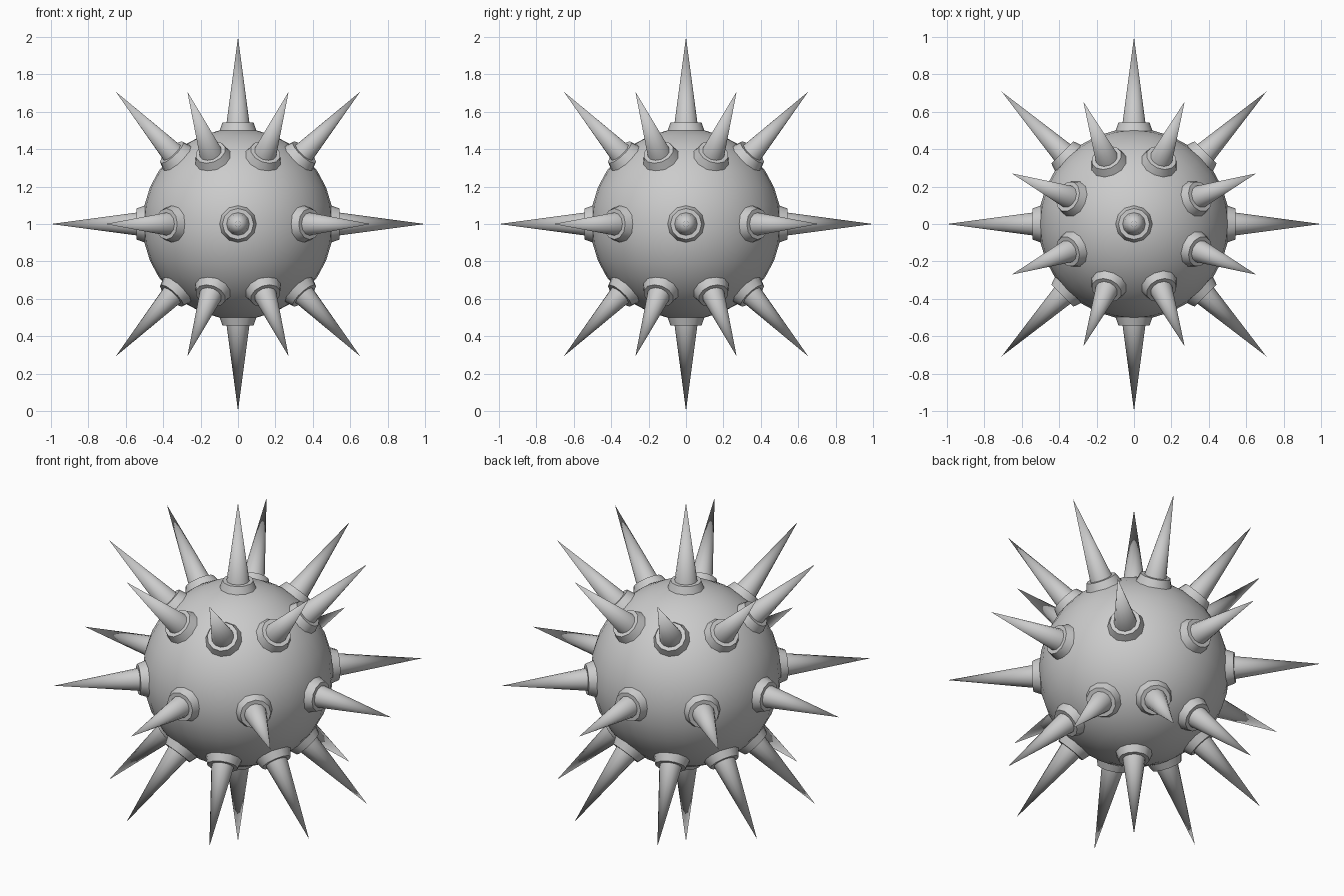
import bpy
from math import cos, sin, pi, radians
from mathutils import Vector

if "Cube" in bpy.data.objects:
    bpy.data.objects.remove(bpy.data.objects["Cube"])

CENTRE = Vector((0, 0, 1))


def smooth(angle):
    bpy.ops.object.shade_smooth_by_angle(angle=radians(angle))


def radial_cone(name, direction, r1, r2, start, end):
    # Tapered part pointing outward between two distances from the centre
    bpy.ops.mesh.primitive_cone_add(
        vertices=12, radius1=r1, radius2=r2, depth=end - start,
        location=CENTRE + direction * (start + end) / 2,
        rotation=direction.to_track_quat('Z', 'Y').to_euler())
    bpy.context.object.name = name
    smooth(40)


# Round body
bpy.ops.mesh.primitive_uv_sphere_add(segments=32, ring_count=16, radius=0.51, location=CENTRE)
bpy.context.object.name = "body"
smooth(40)

# Spike directions: two poles, equator ring, and two staggered rings at 45 degrees
directions = [Vector((0, 0, 1)), Vector((0, 0, -1))]
for elevation, offset in ((0, 0), (pi / 4, pi / 8), (-pi / 4, pi / 8)):
    for i in range(8):
        a = offset + i * pi / 4
        directions.append(Vector((cos(elevation) * cos(a),
                                  cos(elevation) * sin(a),
                                  sin(elevation))))

# Collar and spike at each direction
for d in directions:
    radial_cone("collar", d, 0.102, 0.083, 0.49, 0.542)
    radial_cone("spike", d, 0.068, 0.0, 0.49, 1.0)
